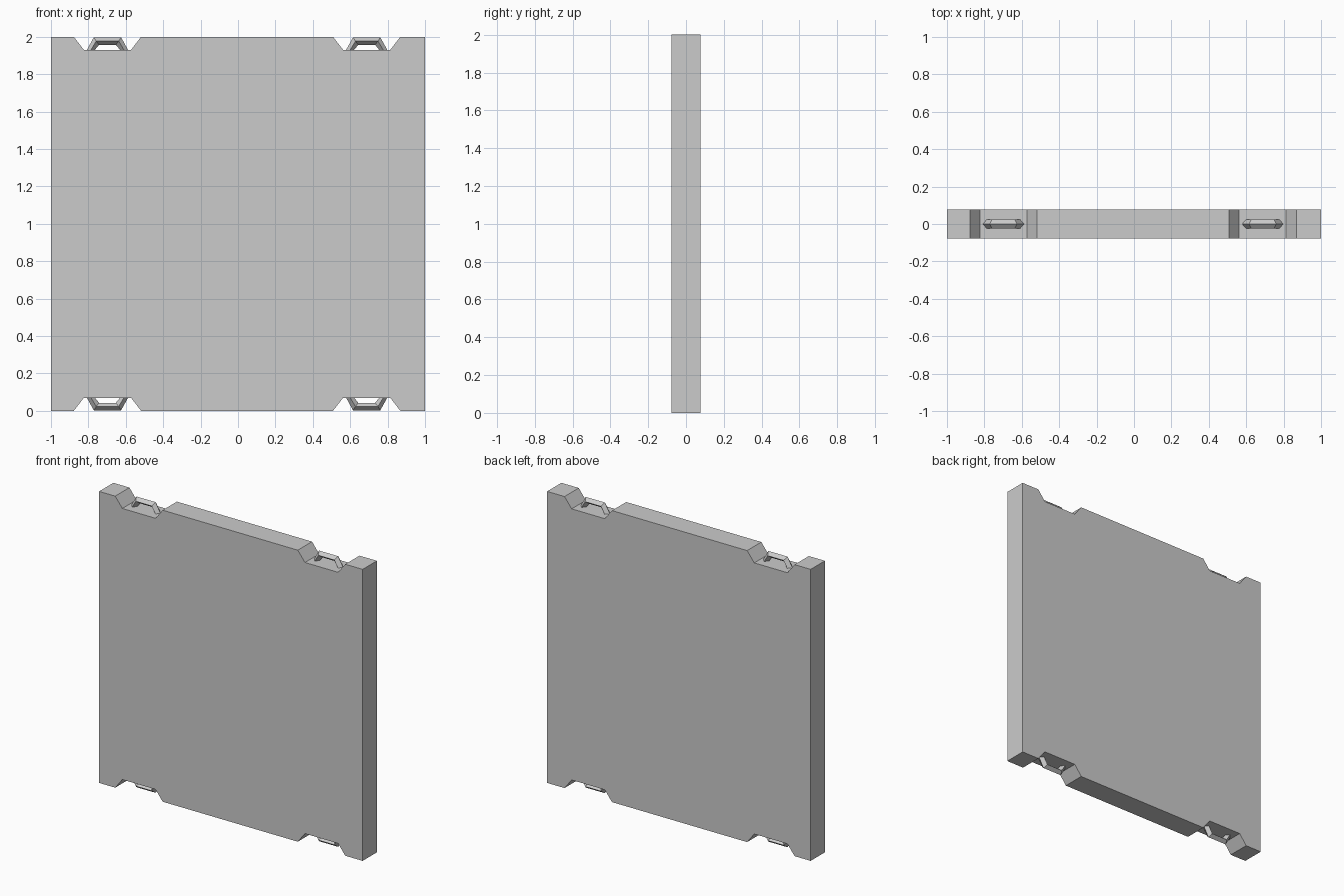
import bpy, bmesh

if "Cube" in bpy.data.objects:
    bpy.data.objects.remove(bpy.data.objects["Cube"])

H = 2.0            # panel height
T = 0.077          # panel half thickness
D = 0.07           # notch depth
CENTRES = (-0.698, 0.688)


def finish(bm, name):
    bmesh.ops.recalc_face_normals(bm, faces=bm.faces)
    me = bpy.data.meshes.new(name)
    bm.to_mesh(me)
    bm.free()
    ob = bpy.data.objects.new(name, me)
    bpy.context.collection.objects.link(ob)
    return ob


# Flat panel with trapezoid notches along top and bottom edges
def make_panel():
    bottom = [(-1, 0)]
    for c in CENTRES:
        bottom += [(c - 0.18, 0), (c - 0.126, D), (c + 0.126, D), (c + 0.18, 0)]
    bottom.append((1, 0))
    outline = bottom + [(x, H - z) for x, z in reversed(bottom)]
    bm = bmesh.new()
    face = bm.faces.new([bm.verts.new((x, -T, z)) for x, z in outline])
    ext = bmesh.ops.extrude_face_region(bm, geom=[face])
    verts = [g for g in ext["geom"] if isinstance(g, bmesh.types.BMVert)]
    bmesh.ops.translate(bm, verts=verts, vec=(0, 2 * T, 0))
    finish(bm, "panel")


# Handle: diamond section swept along a trapezoid path
def make_handle(name, cx, top):
    # base half width, top half width, top height above notch floor, y
    rails = [(0.110, 0.073, 0.067, 0), (0.088, 0.060, 0.047, 0.025),
             (0.067, 0.045, 0.027, 0), (0.088, 0.060, 0.047, -0.025)]
    bm = bmesh.new()
    rings = []
    for side, raised in ((-1, 0), (-1, 1), (1, 1), (1, 0)):
        ring = []
        for base, tip, h, y in rails:
            z = D - h * raised
            x = cx + side * (tip if raised else base)
            ring.append(bm.verts.new((x, y, H - z if top else z)))
        rings.append(ring)
    for a, b in zip(rings, rings[1:]):
        for i in range(4):
            j = (i + 1) % 4
            bm.faces.new((a[i], a[j], b[j], b[i]))
    bm.faces.new(rings[0])
    bm.faces.new(rings[-1])
    finish(bm, name)


make_panel()
for side, cx in zip(("left", "right"), CENTRES):
    make_handle("top_handle_" + side, cx, True)
    make_handle("bottom_handle_" + side, cx, False)
